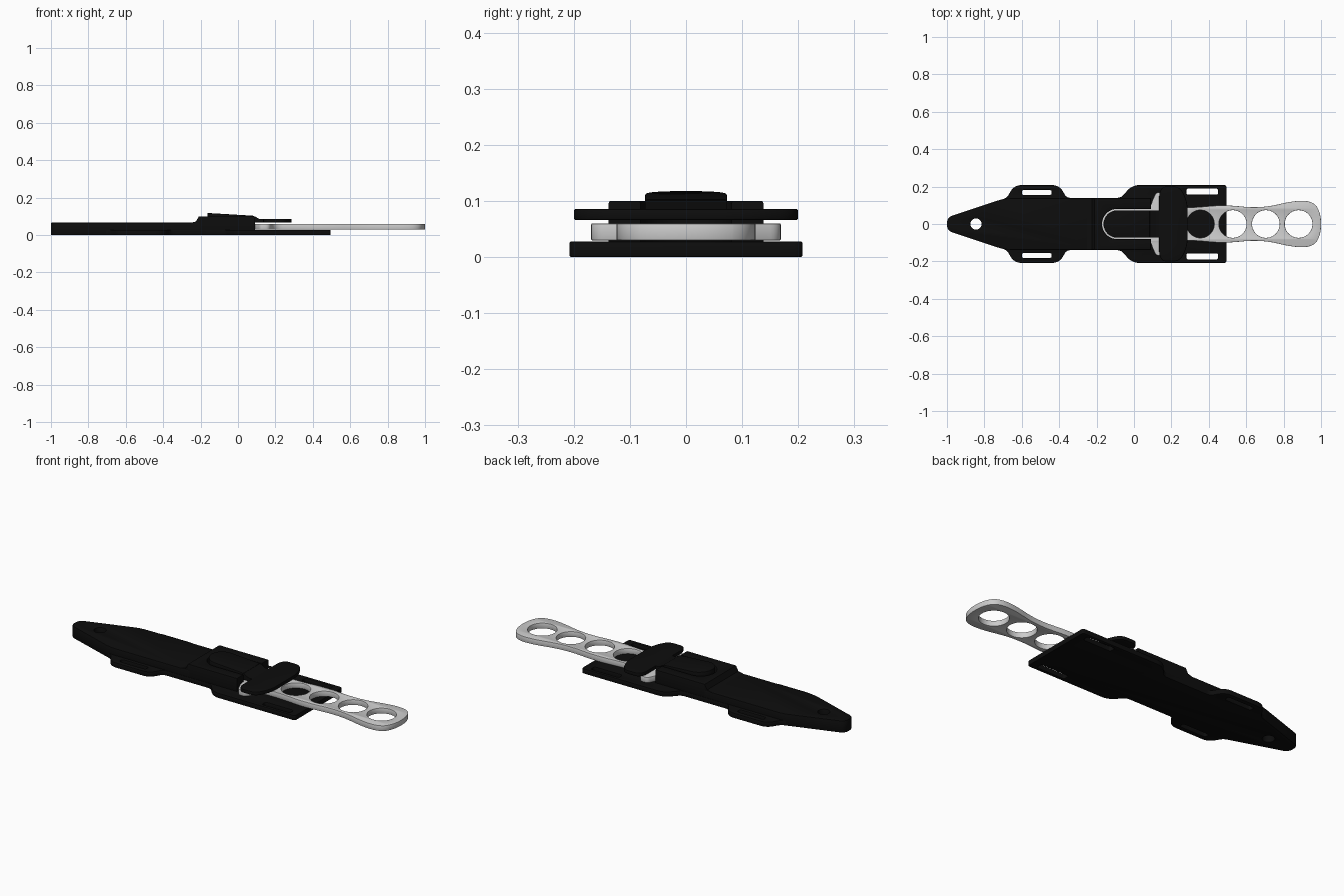
import bpy, bmesh, math
from mathutils import Vector

if "Cube" in bpy.data.objects:
    bpy.data.objects.remove(bpy.data.objects["Cube"])


def material(name, v):
    m = bpy.data.materials.new(name)
    m.diffuse_color = (v, v, v, 1)
    m.use_nodes = True
    m.node_tree.nodes["Principled BSDF"].inputs["Base Color"].default_value = m.diffuse_color
    return m


BLACK = material("black_plastic", 0.004)
STEEL = material("light_steel", 0.6)


def finish(ob, mat):
    ob.data.materials.clear()
    ob.data.materials.append(mat)
    bm = bmesh.new()
    bm.from_mesh(ob.data)
    bmesh.ops.remove_doubles(bm, verts=bm.verts, dist=1e-5)
    bmesh.ops.recalc_face_normals(bm, faces=bm.faces)
    bm.to_mesh(ob.data)
    bm.free()
    bpy.ops.object.select_all(action='DESELECT')
    ob.select_set(True)
    bpy.context.view_layer.objects.active = ob
    bpy.ops.object.shade_smooth_by_angle(angle=math.radians(35))
    return ob


def rounded(corners, steps=6):
    # corners are (x, y, rounding distance)
    out = []
    n = len(corners)
    for i, (x, y, r) in enumerate(corners):
        p = Vector((x, y))
        a = Vector(corners[i - 1][:2]) - p
        b = Vector(corners[(i + 1) % n][:2]) - p
        if r == 0:
            out.append(p)
            continue
        pa = p + a.normalized() * min(r, a.length * 0.48)
        pb = p + b.normalized() * min(r, b.length * 0.48)
        for k in range(steps + 1):
            t = k / steps
            out.append(pa * (1 - t) ** 2 + p * 2 * t * (1 - t) + pb * t * t)
    return out


def mirrored(half):
    # half outline on +y, running from left to right
    return rounded(half + [(x, -y, r) for x, y, r in reversed(half)])


def circle(cx, cy, r, n=40):
    return [Vector((cx + r * math.cos(2 * math.pi * i / n),
                    cy + r * math.sin(2 * math.pi * i / n))) for i in range(n)]


def slot(x0, x1, y0, y1):
    r = 0.012
    return rounded([(x0, y0, r), (x1, y0, r), (x1, y1, r), (x0, y1, r)], 4)


def plate(name, loops, z0, z1, mat, bevel=0.004):
    # flat part from an outline plus hole loops
    cu = bpy.data.curves.new(name, 'CURVE')
    cu.dimensions = '2D'
    cu.fill_mode = 'BOTH'
    for loop in loops:
        s = cu.splines.new('POLY')
        s.points.add(len(loop) - 1)
        for p, v in zip(s.points, loop):
            p.co = (v.x, v.y, 0, 1)
        s.use_cyclic_u = True
    cu.bevel_depth = bevel
    cu.bevel_resolution = 1
    cu.offset = -bevel
    cu.extrude = (z1 - z0) / 2 - bevel
    ob = bpy.data.objects.new(name, cu)
    bpy.context.collection.objects.link(ob)
    bpy.ops.object.select_all(action='DESELECT')
    ob.select_set(True)
    bpy.context.view_layer.objects.active = ob
    bpy.ops.object.convert(target='MESH')
    ob = bpy.context.view_layer.objects.active
    for v in ob.data.vertices:
        v.co.z += (z0 + z1) / 2
    return finish(ob, mat)


def prism(name, profile, half_width, mat):
    # side profile in x and z, extruded across y
    bm = bmesh.new()
    f = bm.faces.new([bm.verts.new((x, -half_width, z)) for x, z in profile])
    ext = bmesh.ops.extrude_face_region(bm, geom=[f])
    for v in ext['geom']:
        if isinstance(v, bmesh.types.BMVert):
            v.co.y = half_width
    me = bpy.data.meshes.new(name)
    bm.to_mesh(me)
    bm.free()
    ob = bpy.data.objects.new(name, me)
    bpy.context.collection.objects.link(ob)
    return finish(ob, mat)


# Base plate with strap wings, strap slots and tip hole
base = mirrored([(-1, 0.035, 0.03), (-0.68, 0.14, 0.02), (-0.64, 0.208, 0.04),
                 (-0.40, 0.208, 0.04), (-0.36, 0.14, 0.02), (-0.07, 0.14, 0.02),
                 (-0.01, 0.208, 0.04), (0.495, 0.208, 0.015)])
holes = [circle(-0.845, 0, 0.03, 24)]
for s in (1, -1):
    holes.append(slot(-0.6, -0.44, s * 0.155, s * 0.182))
    holes.append(slot(0.28, 0.45, s * 0.157, s * 0.19))
plate("sheath_base", [base] + holes, 0, 0.028, BLACK)

# Thick sheath body
body = mirrored([(-1, 0.035, 0.03), (-0.69, 0.138, 0.04), (-0.2, 0.138, 0)])
plate("sheath_body", [body, circle(-0.845, 0, 0.03, 24)], 0.004, 0.066, BLACK)

# Raised throat, notched around the release tongue
throat = mirrored([(-0.21, 0.138, 0)])[:1]
n = 16
arc = [Vector((-0.09 - 0.081 * math.sin(math.pi * i / n),
               0.081 * math.cos(math.pi * i / n))) for i in range(n + 1)]
throat = ([Vector((-0.21, -0.138)), Vector((-0.21, 0.138)), Vector((0.09, 0.138)),
           Vector((0.09, 0.081))] + arc + [Vector((0.09, -0.081)), Vector((0.09, -0.138))])
plate("sheath_throat", [throat], 0.01, 0.1, BLACK)
prism("throat_ramp", [(-0.26, 0.05), (-0.25, 0.066), (-0.225, 0.072), (-0.21, 0.099),
                      (-0.19, 0.099), (-0.19, 0.05)], 0.137, BLACK)

# Sprung release tongue, top falling towards the handle
tongue_line = ([Vector((0.085, 0.073))] +
               [Vector((-0.09 - 0.073 * math.sin(math.pi * i / n),
                        0.073 * math.cos(math.pi * i / n))) for i in range(n + 1)] +
               [Vector((0.085, -0.073))])
tongue = plate("release_tongue", [tongue_line], 0.066, 0.118, BLACK)
for v in tongue.data.vertices:
    if v.co.z > 0.09:
        v.co.z -= 0.015 * (v.co.x + 0.163) / 0.248
prism("tongue_neck", [(0.075, 0.067), (0.075, 0.102), (0.09, 0.1), (0.115, 0.085),
                      (0.16, 0.085), (0.16, 0.067)], 0.073, BLACK)

# Cross bar of the release catch
bar = mirrored([(0.135, 0.17, 0.02), (0.155, 0.2, 0.02), (0.245, 0.2, 0.035),
                (0.287, 0.12, 0.05)])
plate("release_bar", [bar], 0.066, 0.086, BLACK)

# Steel knife: hidden blade, guard and pierced handle
knife = mirrored([(-0.18, 0.1, 0), (0.09, 0.1, 0), (0.098, 0.125, 0.01),
                  (0.118, 0.169, 0.015), (0.165, 0.169, 0.02), (0.2, 0.09, 0.04),
                  (0.32, 0.088, 0.05), (0.48, 0.103, 0.08), (0.68, 0.083, 0.1),
                  (0.87, 0.128, 0.09), (0.965, 0.118, 0.05), (1.0, 0.05, 0.06)])
plate("knife_handle", [knife] + [circle(x, 0, 0.074) for x in (0.355, 0.528, 0.705, 0.88)],
      0.03, 0.06, STEEL, 0.002)
